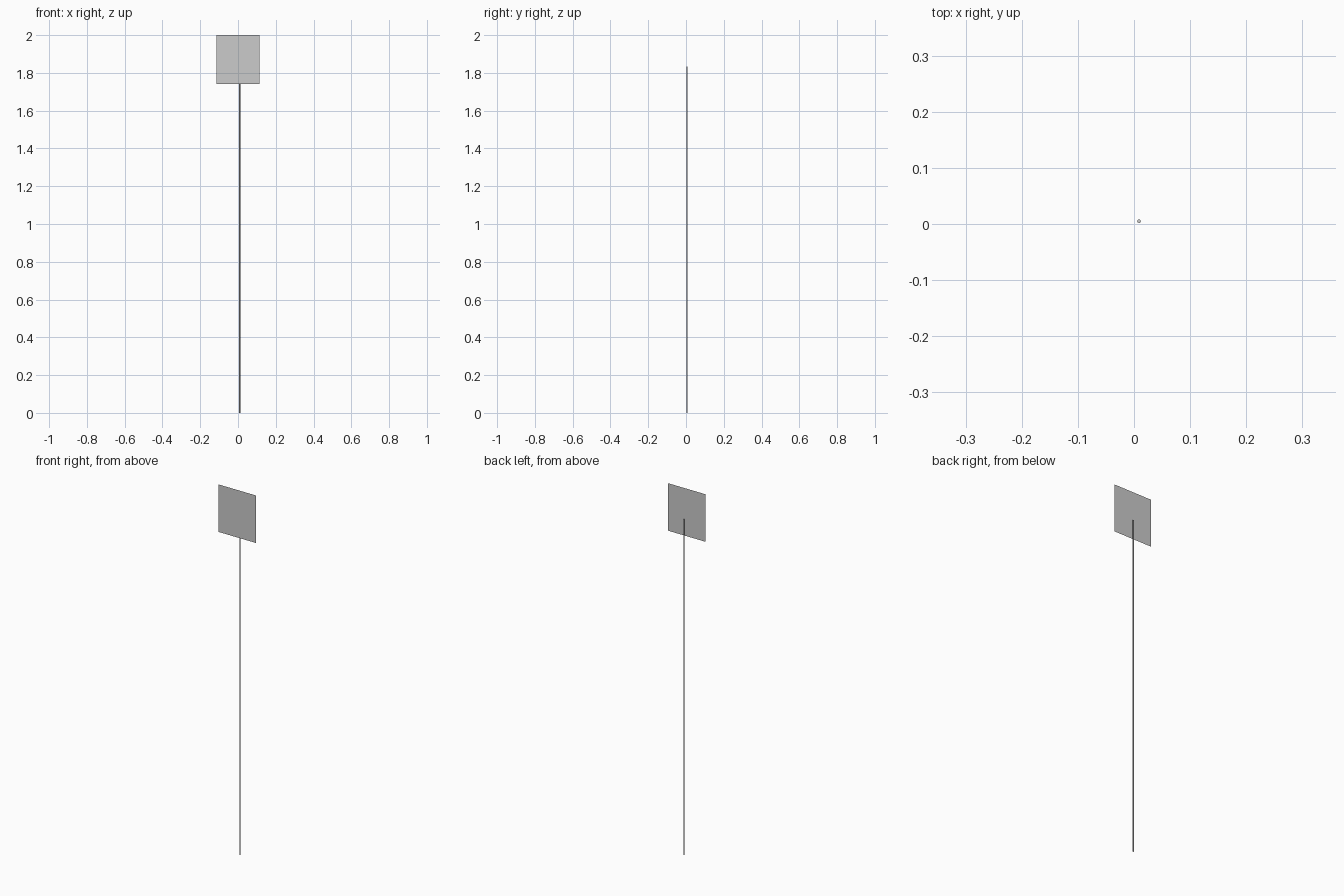
import bpy, bmesh
from mathutils import Matrix

if "Cube" in bpy.data.objects:
    bpy.data.objects.remove(bpy.data.objects["Cube"])


def make_object(name, bm):
    mesh = bpy.data.meshes.new(name)
    bm.to_mesh(mesh)
    bm.free()
    obj = bpy.data.objects.new(name, mesh)
    bpy.context.collection.objects.link(obj)
    return obj


# Flat sign panel: a single upright sheet facing the front
width, bottom, top, panel_y = 0.228, 1.74, 2.0, -0.008
bm = bmesh.new()
corners = [(-width / 2, bottom), (width / 2, bottom), (width / 2, top), (-width / 2, top)]
bm.faces.new([bm.verts.new((x, panel_y, z)) for x, z in corners])
make_object("sign_panel", bm)

# Thin post standing just behind the panel, slightly off centre
height, radius = 1.835, 0.0033
bm = bmesh.new()
bmesh.ops.create_cone(bm, cap_ends=True, segments=8, radius1=radius, radius2=radius,
                      depth=height, matrix=Matrix.Translation((0.009, 0.005, height / 2)))
post = make_object("post", bm)
bpy.context.view_layer.objects.active = post
post.select_set(True)
bpy.ops.object.shade_smooth_by_angle()
